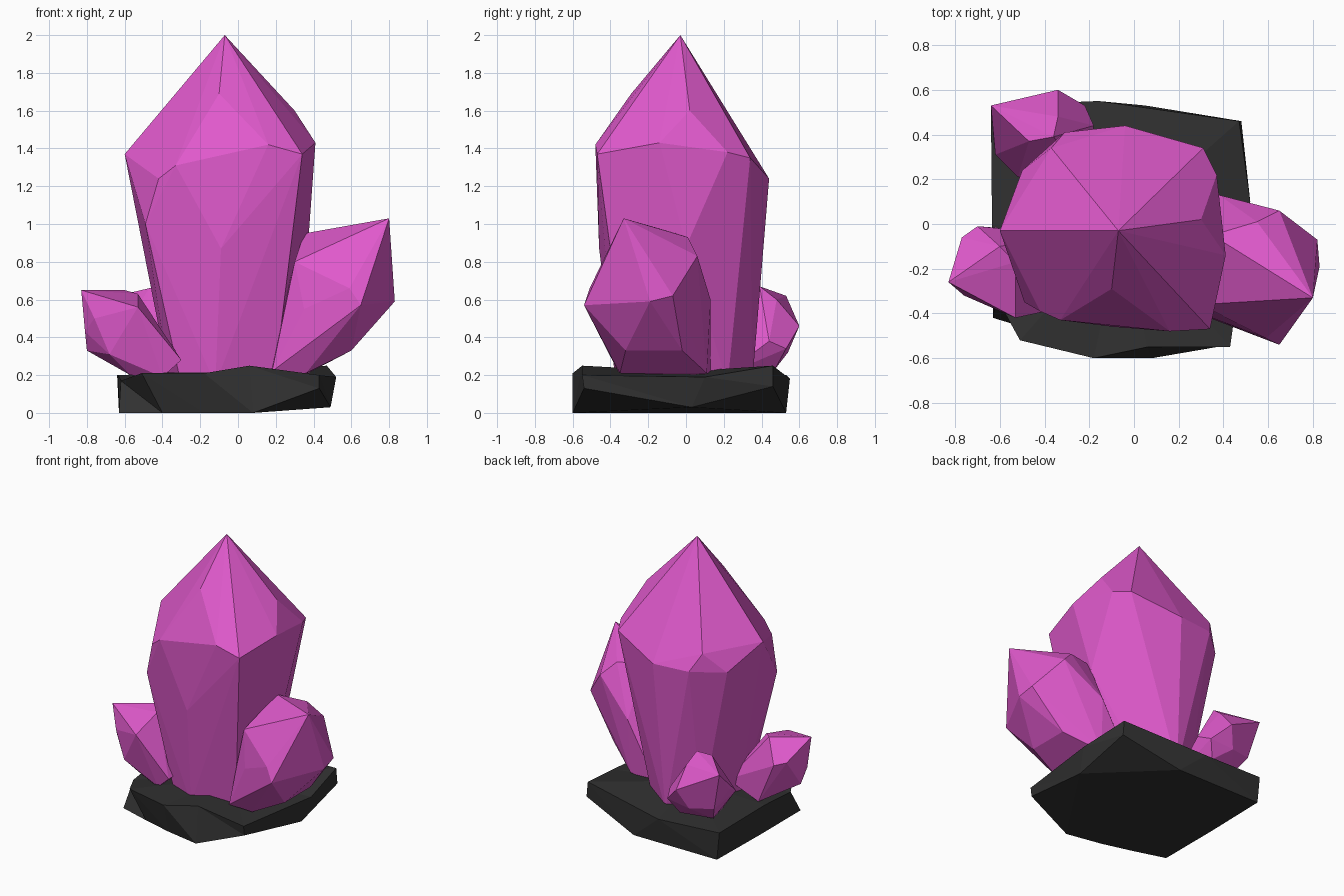
import bpy, bmesh, math


def material(name, rgb):
    m = bpy.data.materials.new(name)
    m.diffuse_color = (*rgb, 1)
    return m


def finish(bm, name, mat):
    bmesh.ops.recalc_face_normals(bm, faces=bm.faces)
    mesh = bpy.data.meshes.new(name)
    bm.to_mesh(mesh)
    bm.free()
    mesh.materials.append(mat)
    obj = bpy.data.objects.new(name, mesh)
    bpy.context.collection.objects.link(obj)
    return obj


def crystal(name, points, mat):
    """Faceted gem: convex hull of its corner points, near-flat facets merged."""
    bm = bmesh.new()
    for p in points:
        bm.verts.new(p)
    res = bmesh.ops.convex_hull(bm, input=bm.verts)
    loose = {v for v in res["geom_interior"] if isinstance(v, bmesh.types.BMVert)}
    bmesh.ops.delete(bm, geom=list(loose), context='VERTS')
    bmesh.ops.dissolve_limit(bm, angle_limit=math.radians(4),
                             verts=bm.verts, edges=bm.edges)
    return finish(bm, name, mat)


pink = material("pink_crystal", (0.74, 0.1, 0.6))
dark = material("dark_rock", (0.03, 0.03, 0.03))

# Main crystal: tip, ridge points, shoulder ring, lower facet tips, foot
crystal("main_crystal", [
    (-0.07, -0.03, 2.0), (-0.10, -0.29, 1.69), (0.30, 0.02, 1.60),
    (-0.60, -0.03, 1.37), (-0.50, 0.24, 1.22), (-0.37, 0.34, 1.36),
    (-0.31, 0.41, 1.24), (-0.04, 0.44, 1.24), (0.31, 0.34, 1.35),
    (0.37, 0.22, 1.38), (0.41, -0.14, 1.43), (0.34, -0.47, 1.37),
    (0.16, -0.48, 1.42), (-0.33, -0.43, 1.31), (-0.42, -0.39, 1.24),
    (-0.49, -0.35, 1.0), (-0.09, -0.46, 0.87), (0.37, 0.0, 0.88),
    (-0.36, -0.10, 0.15), (-0.28, 0.22, 0.15), (-0.08, 0.35, 0.15),
    (0.12, 0.22, 0.15), (0.22, -0.05, 0.15), (0.19, -0.30, 0.15),
    (-0.12, -0.37, 0.15), (-0.30, -0.30, 0.15)], pink)

# Right crystal, leaning outwards
crystal("right_crystal", [
    (0.80, -0.33, 1.03), (0.65, -0.54, 0.57), (0.59, -0.51, 0.66),
    (0.83, -0.19, 0.59), (0.82, -0.07, 0.62), (0.65, 0.06, 0.83),
    (0.55, 0.01, 0.93), (0.35, -0.05, 0.95), (0.30, -0.36, 0.80),
    (0.35, -0.42, 0.55), (0.38, 0.13, 0.60), (0.60, -0.32, 0.33),
    (0.60, -0.02, 0.33), (0.36, -0.35, 0.21), (0.37, 0.11, 0.21),
    (0.15, 0.13, 0.2), (0.18, -0.36, 0.22)], pink)

# Left crystal, leaning outwards
crystal("left_crystal", [
    (-0.83, -0.26, 0.65), (-0.60, -0.10, 0.65), (-0.53, -0.17, 0.63),
    (-0.70, -0.01, 0.50), (-0.77, -0.06, 0.52), (-0.81, -0.24, 0.43),
    (-0.80, -0.18, 0.33), (-0.76, -0.32, 0.50), (-0.53, -0.42, 0.56),
    (-0.68, -0.34, 0.31), (-0.57, -0.02, 0.20), (-0.57, -0.28, 0.20),
    (-0.30, -0.37, 0.28), (-0.30, -0.05, 0.28), (-0.40, -0.35, 0.19)], pink)

# Small crystal at the back
crystal("back_crystal", [
    (-0.64, 0.53, 0.62), (-0.47, 0.37, 0.66), (-0.36, 0.39, 0.67),
    (-0.34, 0.60, 0.46), (-0.34, 0.48, 0.60), (-0.18, 0.44, 0.38),
    (-0.63, 0.40, 0.47), (-0.62, 0.31, 0.42), (-0.57, 0.49, 0.34),
    (-0.40, 0.54, 0.32), (-0.50, 0.40, 0.22), (-0.28, 0.47, 0.23),
    (-0.22, 0.53, 0.34), (-0.20, 0.20, 0.20), (-0.45, 0.20, 0.22),
    (-0.52, 0.21, 0.36)], pink)

# Rock base: lower ring with raised corners, top ring, triangulated walls
bottom = [(-0.63, -0.42, 0), (-0.40, -0.49, 0), (-0.18, -0.55, 0),
          (0.08, -0.60, 0), (0.43, -0.54, 0.13), (0.49, 0.03, 0.03),
          (0.48, 0.46, 0.14), (0.05, 0.53, 0), (-0.62, 0.53, 0),
          (-0.63, 0.05, 0)]
top = [(-0.62, -0.32, 0.17), (-0.51, -0.52, 0.21), (-0.18, -0.60, 0.21),
       (0.06, -0.55, 0.25), (0.43, -0.55, 0.20), (0.52, 0.10, 0.19),
       (0.47, 0.46, 0.25), (-0.16, 0.55, 0.18), (-0.64, 0.53, 0.20),
       (-0.635, 0.0, 0.20)]
bm = bmesh.new()
low = [bm.verts.new(p) for p in bottom]
high = [bm.verts.new(p) for p in top]
centre = bm.verts.new((-0.05, 0, 0.22))
n = len(low)
for i in range(n):
    j = (i + 1) % n
    bm.faces.new((low[i], low[j], high[i]))
    bm.faces.new((low[j], high[j], high[i]))
    bm.faces.new((high[i], high[j], centre))
# Flat underside plus the two chamfered corners
bm.faces.new([low[i] for i in (9, 8, 7, 3, 2, 1, 0)])
for tri in ((3, 5, 4), (5, 7, 6), (3, 7, 5)):
    bm.faces.new([low[i] for i in tri])
finish(bm, "rock_base", dark)
